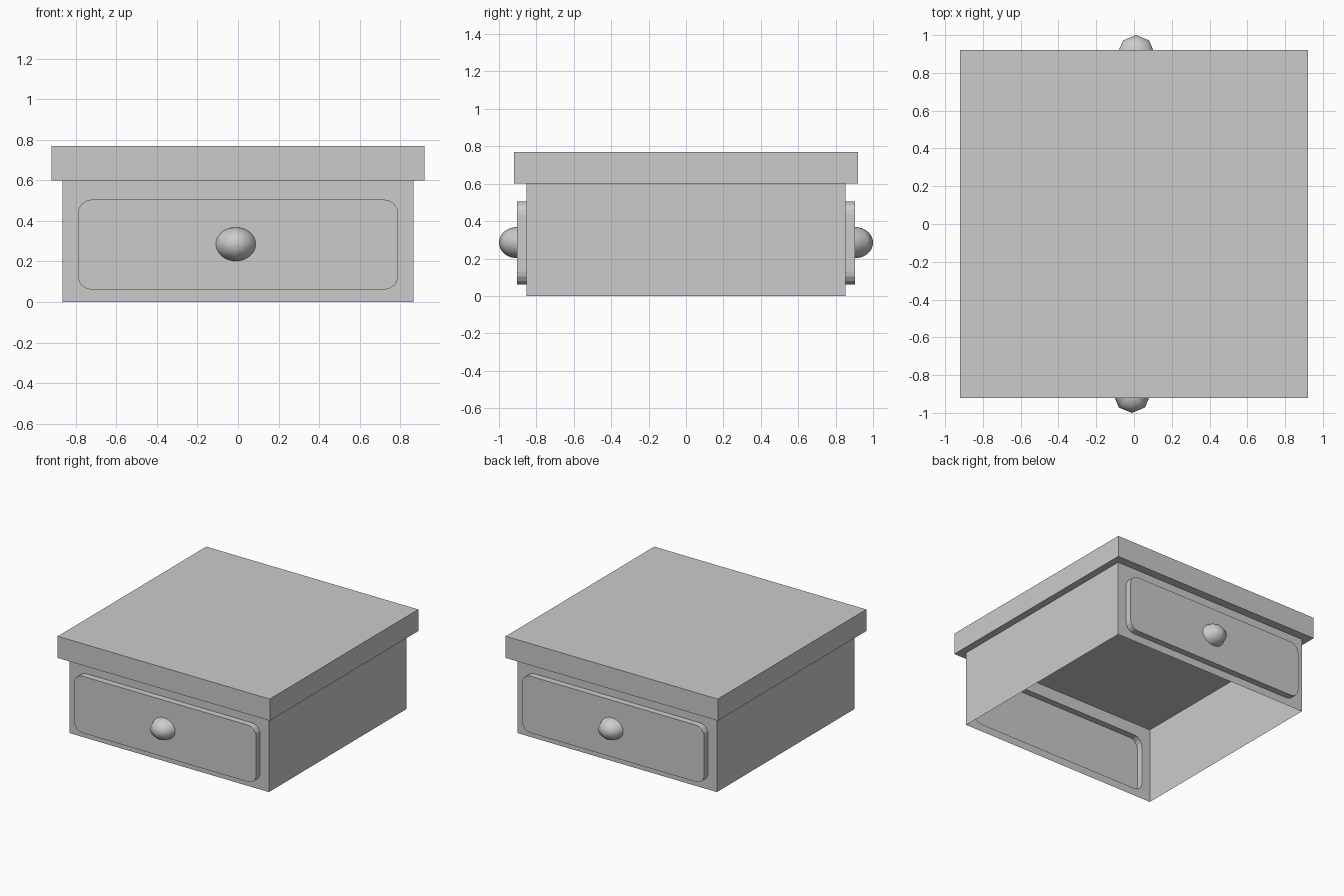
import bpy, bmesh, math
from mathutils import Matrix

if "Cube" in bpy.data.objects:
    bpy.data.objects.remove(bpy.data.objects["Cube"])

BX, BY, H = 0.865, 0.853, 0.6      # body half sizes and height
PY = 0.903                         # drawer face plane


def finish(name, bm, smooth=False):
    me = bpy.data.meshes.new(name)
    bm.to_mesh(me)
    bm.free()
    ob = bpy.data.objects.new(name, me)
    bpy.context.collection.objects.link(ob)
    if smooth:
        for p in me.polygons:
            p.use_smooth = True
    return ob


def rounded_rect(x, z0, z1, r, n=4):
    pts = []
    for cx, cz, a0 in ((x - r, z1 - r, 0), (r - x, z1 - r, 90),
                       (r - x, z0 + r, 180), (x - r, z0 + r, 270)):
        for i in range(n + 1):
            a = math.radians(a0 + 90 * i / n)
            pts.append((cx + r * math.cos(a), cz + r * math.sin(a)))
    return pts


# Top slab
bm = bmesh.new()
bmesh.ops.create_cube(bm, size=1, matrix=Matrix.Translation((0, 0, 0.685))
                      @ Matrix.Diagonal((1.84, 1.84, 0.17, 1)))
finish("top_slab", bm)

# Side walls: thin shell, open below
bm = bmesh.new()
for s in (1, -1):
    bm.faces.new([bm.verts.new((s * BX, s * y, z))
                  for y, z in ((-BY, 0), (BY, 0), (BY, H), (-BY, H))])
finish("side_walls", bm)

outline = rounded_rect(0.79, 0.06, 0.505, 0.07)
corners = [(BX, H), (-BX, H), (-BX, 0), (BX, 0)]
for side, turn in (("front", 0), ("back", math.pi)):
    rot = Matrix.Rotation(turn, 4, 'Z')

    # Wall frame with the drawer face pushed out as a hollow pan
    bm = bmesh.new()
    c = [bm.verts.new((x, -BY, z)) for x, z in corners]
    a = [bm.verts.new((x, -BY, z)) for x, z in outline]
    b = [bm.verts.new((x, -PY, z)) for x, z in outline]
    n = len(a)
    for i in range(n):
        j = (i + 1) % n
        bm.faces.new((a[i], a[j], b[j], b[i]))
        k = i // 5
        if i % 5 < 4:
            bm.faces.new((c[k], a[j], a[i]))
        else:
            bm.faces.new((c[k], c[(k + 1) % 4], a[j], a[i]))
    bm.faces.new(b)
    bmesh.ops.recalc_face_normals(bm, faces=bm.faces)
    bm.faces.ensure_lookup_table()
    if bm.faces[-1].normal.y > 0:
        bmesh.ops.reverse_faces(bm, faces=bm.faces)
    bm.transform(rot)
    finish(side + "_drawer", bm)

    # Half-round knob: four flat segments, smooth profile
    bm = bmesh.new()
    rings = 24
    top = bm.verts.new((0, 0, 1))
    bot = bm.verts.new((0, 0, -1))
    rows = []
    for i in range(1, rings):
        t = math.pi * i / rings
        rows.append([bm.verts.new((math.sin(t) * math.cos(p), math.sin(t) * math.sin(p),
                                   math.cos(t)))
                     for p in (math.pi * (1 + q / 4) for q in range(5))])
    for q in range(4):
        bm.faces.new((top, rows[0][q], rows[0][q + 1]))
        bm.faces.new((bot, rows[-1][q + 1], rows[-1][q]))
        for u, v in zip(rows, rows[1:]):
            bm.faces.new((u[q], v[q], v[q + 1], u[q + 1]))
    bm.transform(rot @ Matrix.Translation((-0.011, -PY, 0.285))
                 @ Matrix.Diagonal((0.098, 1 - PY, 0.083, 1)))
    finish(side + "_knob", bm, smooth=True)
